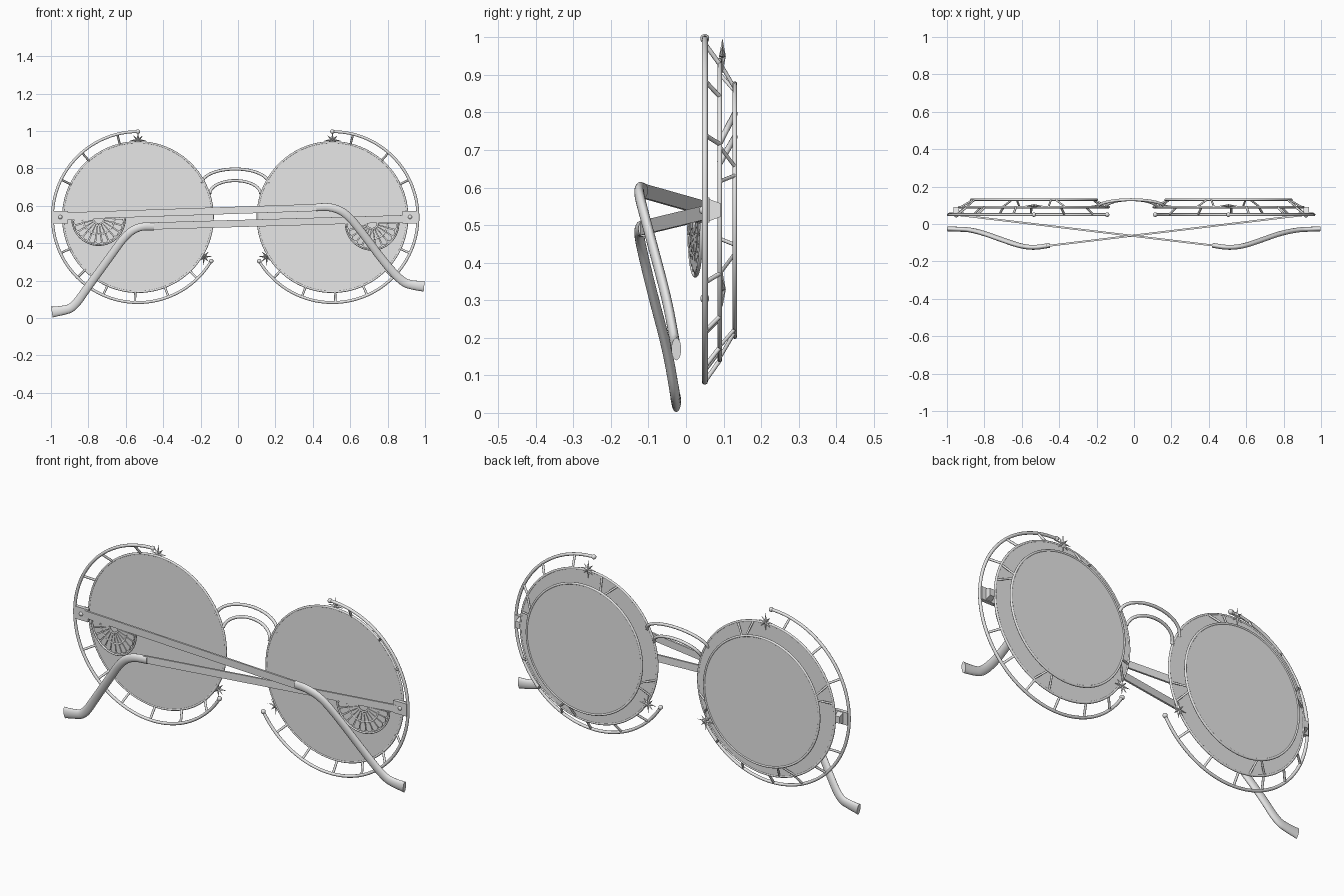
import bpy, bmesh, math
from mathutils import Vector, Matrix

if "Cube" in bpy.data.objects:
    bpy.data.objects.remove(bpy.data.objects["Cube"])

MID, CX, CZ = -0.015, 0.52, 0.54      # bridge centre, lens offset, lens height
Y_OUT, Y_MAIN, Y_BACK = 0.05, 0.09, 0.13

# one light grey for every part
GREY = bpy.data.materials.new("light grey")
GREY.use_nodes = True
GREY.diffuse_color = (0.8, 0.8, 0.8, 1)
GREY.node_tree.nodes["Principled BSDF"].inputs["Base Color"].default_value = (0.8, 0.8, 0.8, 1)


def select(ob):
    bpy.ops.object.select_all(action='DESELECT')
    ob.select_set(True)
    bpy.context.view_layer.objects.active = ob


def finish(name, bm):
    bmesh.ops.recalc_face_normals(bm, faces=bm.faces)
    me = bpy.data.meshes.new(name)
    bm.to_mesh(me)
    bm.free()
    me.materials.append(GREY)
    ob = bpy.data.objects.new(name, me)
    bpy.context.collection.objects.link(ob)
    select(ob)
    bpy.ops.object.shade_smooth_by_angle(angle=math.radians(40))


def tubes(name, paths, radius, closed=False):
    """Round tubes along one or more paths, turned into a mesh."""
    cu = bpy.data.curves.new(name, 'CURVE')
    cu.dimensions = '3D'
    cu.bevel_depth = radius
    cu.bevel_resolution = 3
    cu.use_fill_caps = True
    for pts in paths:
        sp = cu.splines.new('POLY')
        sp.points.add(len(pts) - 1)
        for p, q in zip(sp.points, pts):
            p.co = (*q, 1)
        sp.use_cyclic_u = closed
    cu.materials.append(GREY)
    ob = bpy.data.objects.new(name, cu)
    bpy.context.collection.objects.link(ob)
    select(ob)
    bpy.ops.object.convert(target='MESH')
    bpy.ops.object.shade_smooth_by_angle(angle=math.radians(40))


def ear_tip(name, path, sides=20):
    """Flattened oval arm along a smoothed path, flaring at its end."""
    pts = [Vector(p) for p in path]
    for _ in range(3):
        mid = [a.lerp(b, k) for a, b in zip(pts, pts[1:]) for k in (0.25, 0.75)]
        pts = [pts[0]] + mid + [pts[-1]]
    bm = bmesh.new()
    rings = []
    last = len(pts) - 1
    for i, p in enumerate(pts):
        t = (pts[min(i + 1, last)] - pts[max(i - 1, 0)]).normalized()
        wide = t.cross(Vector((0, 1, 0))).normalized()
        flat = wide.cross(t)
        f = i / last
        w = 0.021 + 0.009 * f ** 4
        rings.append([bm.verts.new(p + wide * w * math.cos(a) + flat * 0.013 * math.sin(a))
                      for a in (math.tau * j / sides for j in range(sides))])
    for r0, r1 in zip(rings, rings[1:]):
        for j in range(sides):
            k = (j + 1) % sides
            bm.faces.new((r0[j], r0[k], r1[k], r1[j]))
    bm.faces.new(rings[0])
    bm.faces.new(rings[-1])
    finish(name, bm)


def balls(name, centres, radius):
    bm = bmesh.new()
    for c in centres:
        bmesh.ops.create_uvsphere(bm, u_segments=16, v_segments=10, radius=radius,
                                  matrix=Matrix.Translation(c))
    finish(name, bm)


def polar(s, r, deg, y):
    """Point around a lens; s = -1 or 1 picks the side, mirrored."""
    a = math.radians(deg)
    return Vector((MID + s * (CX - r * math.cos(a)), y, CZ + r * math.sin(a)))


def disc(name, s, r, y, thick):
    bm = bmesh.new()
    mat = Matrix.Translation(polar(s, 0, 0, y)) @ Matrix.Rotation(math.pi / 2, 4, 'X')
    bmesh.ops.create_cone(bm, cap_ends=True, segments=96, radius1=r, radius2=r,
                          depth=thick, matrix=mat)
    finish(name, bm)


def star(name, centre, spikes=8, size=0.048, core=0.014, depth=0.009):
    bm = bmesh.new()
    rim = []
    for i in range(spikes * 2):
        a = math.pi * i / spikes
        r = core if i % 2 else size * (1 if i % 4 == 0 else 0.8)
        rim.append(bm.verts.new(centre + Vector((r * math.sin(a), 0, r * math.cos(a)))))
    for d in (-depth, depth):
        tip = bm.verts.new(centre + Vector((0, d, 0)))
        for i, v in enumerate(rim):
            bm.faces.new((v, rim[(i + 1) % len(rim)], tip))
    finish(name, bm)


def prism(bm, points, offset):
    """Flat outline extruded along offset."""
    face = bm.faces.new([bm.verts.new(Vector(p) - offset / 2) for p in points])
    new = bmesh.ops.extrude_face_region(bm, geom=[face])['geom']
    bmesh.ops.translate(bm, vec=offset, verts=[v for v in new if isinstance(v, bmesh.types.BMVert)])


def temple(side, start, end, tip):
    """Flat arm, pierced half-round fan and curved ear tip."""
    a, b = Vector(start), Vector(end)
    up = Vector((0, 0, 0.019))
    u = Vector((b.x - a.x, b.y - a.y, 0)).normalized()
    n = u.cross(Vector((0, 0, 1)))
    bm = bmesh.new()
    prism(bm, (a - up, b - up, b + up, a + up), n * 0.01)
    finish(side + "_temple_arm", bm)
    ear_tip(side + "_ear_tip", tip)

    hub = a.lerp(b, 0.14) - up

    def at(r, deg):
        t = math.radians(deg)
        return hub + u * r * math.cos(t) - Vector((0, 0, r * math.sin(t)))
    bm = bmesh.new()
    petals = 11
    for i in range(petals):
        d0, d1 = 180 * (i + 0.07) / petals, 180 * (i + 0.93) / petals
        prism(bm, (at(0.025, d0), at(0.13, d0), at(0.136, (d0 + d1) / 2),
                   at(0.13, d1), at(0.025, d1)), n * 0.006)
    finish(side + "_fan_petals", bm)
    arcs = [[at(r, 180 * i / 32) for i in range(33)] for r in (0.03, 0.085, 0.142)]
    tubes(side + "_fan_rims", arcs, 0.005)


for s, side in ((-1, "right"), (1, "left")):
    # lenses and their rims
    disc(side + "_front_lens", s, 0.4, Y_MAIN, 0.008)
    disc(side + "_back_lens", s, 0.337, Y_BACK, 0.006)
    for part, r, y in (("main_rim", 0.4, Y_MAIN), ("back_rim", 0.337, Y_BACK)):
        ring = [polar(s, r, i * 3.75, y) for i in range(96)]
        tubes(f"{side}_{part}", [ring], 0.006, closed=True)

    # open outer hoop with ball ends
    hoop = [polar(s, 0.457, 90 + 239 * i / 80, Y_OUT) for i in range(81)]
    tubes(side + "_outer_hoop", [hoop], 0.008)
    balls(side + "_hoop_ends", (hoop[0], hoop[-1]), 0.012)

    # struts from hoop to rim, and V struts from rim to back rim
    tubes(side + "_hoop_struts",
          [(polar(s, 0.457, d, Y_OUT), polar(s, 0.4, d, Y_MAIN))
           for d in (104, 131, 154, 205, 225, 246, 268, 291, 314)], 0.006)
    tubes(side + "_back_struts",
          [(polar(s, 0.4, d + k, Y_MAIN), polar(s, 0.337, d + k * 0.3, Y_BACK))
           for d in (72, 162, 252, 342) for k in (-7, 7)], 0.005)

    # star ornaments
    for part, d in (("top_star", 90), ("lower_star", 329)):
        star(f"{side}_{part}", polar(s, 0.41, d, 0.097))

    # hinge block, screw and tapered bracket behind it
    h = polar(s, 0.415, 180, 0.052)
    bm = bmesh.new()
    bmesh.ops.create_cube(bm, size=1, matrix=Matrix.Translation(h) @ Matrix.Diagonal((0.08, 0.02, 0.066, 1)))
    finish(side + "_hinge_block", bm)
    balls(side + "_hinge_screw", [h - Vector((0, 0.005, 0))], 0.012)
    bm = bmesh.new()
    y0, y1 = Vector((0, 0.008, 0)), Vector((0, 0.04, 0))
    z = Vector((0, 0, 1))
    prism(bm, (h + y0 - z * 0.03, h + y0 + z * 0.03, h + y1 + z * 0.018, h + y1 - z * 0.018),
          Vector((0.03, 0, 0)))
    finish(side + "_hinge_bracket", bm)

# double arched bridge
arches = []
for half, low, high in ((0.178, 0.72, 0.797), (0.135, 0.665, 0.735)):
    arc = []
    for i in range(33):
        t = math.pi * i / 32
        arc.append((MID - half * math.cos(t), Y_MAIN + 0.04 * math.sin(t),
                    low + (high - low) * math.sin(t)))
    arches.append(arc)
tubes("bridge_arches", arches, 0.008)

# folded temples, crossing each other
temple("right", (-0.94, 0.048, 0.545), (0.45, -0.118, 0.592),
       [(0.42, -0.114, 0.592), (0.5, -0.127, 0.595), (0.58, -0.12, 0.56), (0.67, -0.09, 0.45),
        (0.78, -0.05, 0.30), (0.88, -0.03, 0.19), (0.94, -0.028, 0.175), (0.995, -0.026, 0.17)])
temple("left", (0.91, 0.048, 0.532), (-0.47, -0.118, 0.492),
       [(-0.45, -0.114, 0.49), (-0.53, -0.127, 0.49), (-0.6, -0.12, 0.445), (-0.69, -0.09, 0.32),
        (-0.8, -0.05, 0.17), (-0.88, -0.03, 0.055), (-0.94, -0.028, 0.04), (-0.995, -0.026, 0.032)])
